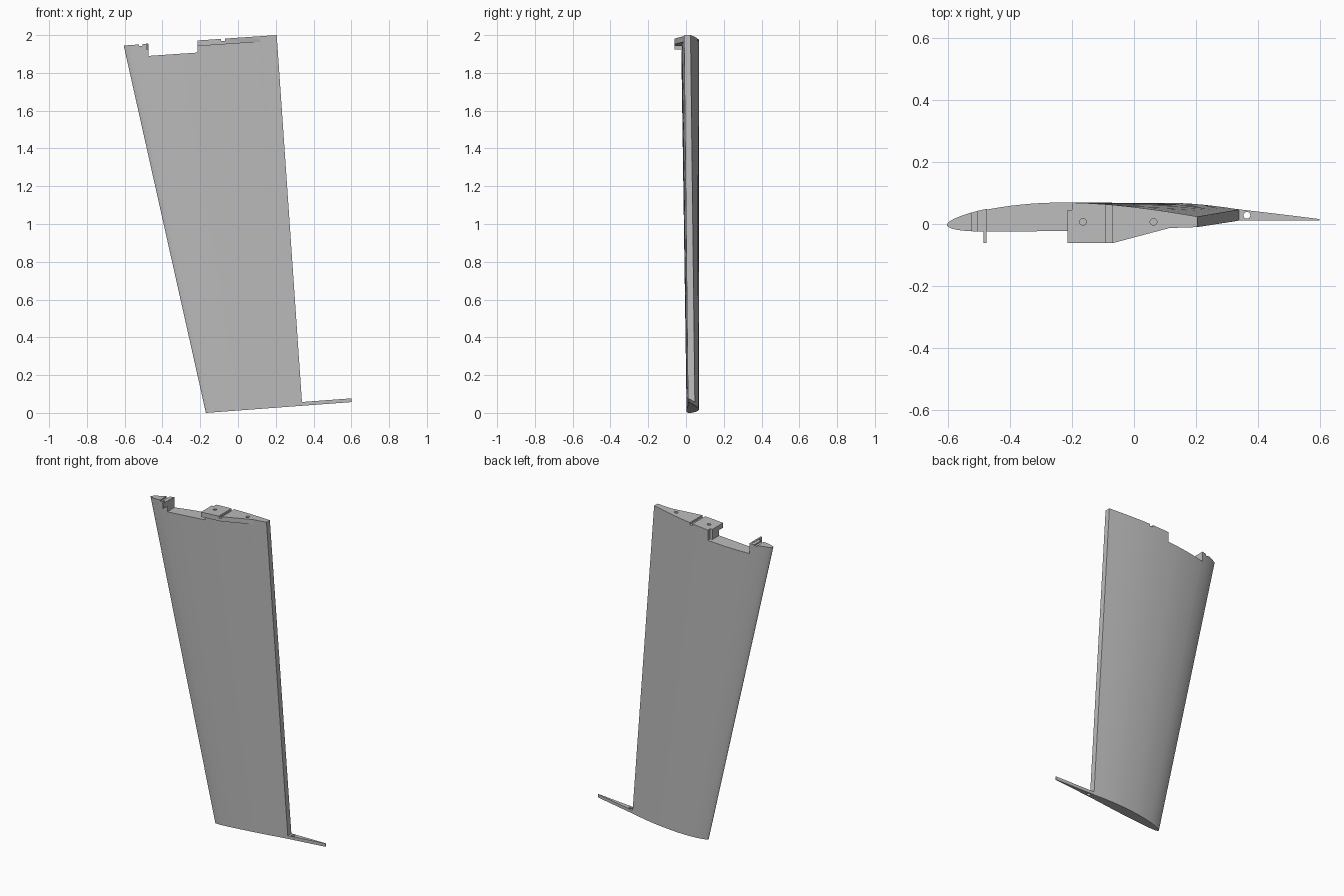
import bpy, bmesh, math
from mathutils import Vector

cube = bpy.data.objects.get("Cube")
if cube:
    bpy.data.objects.remove(cube, do_unlink=True)

grey = bpy.data.materials.new("plain_grey")
grey.use_nodes = True
colour = (0.5, 0.5, 0.5, 1)
grey.diffuse_color = colour
grey.node_tree.nodes["Principled BSDF"].inputs["Base Color"].default_value = colour


# Sloping end planes of the panel
def tip(x):
    return 0.074 * (x + 0.17)


def root(x):
    return 1.945 + 0.068 * (x + 0.605)


def above(plane, offset):
    return lambda x: plane(x) + offset


def loft(name, low, high, z_low, z_high):
    """Closed solid between two outlines lying on sloping planes."""
    bm = bmesh.new()
    a = [bm.verts.new((x, y, z_low(x))) for x, y in low]
    b = [bm.verts.new((x, y, z_high(x))) for x, y in high]
    bm.faces.new(a)
    bm.faces.new(b)
    n = len(a)
    for i in range(n):
        j = (i + 1) % n
        bm.faces.new((a[i], a[j], b[j], b[i]))
    bmesh.ops.recalc_face_normals(bm, faces=bm.faces)
    mesh = bpy.data.meshes.new(name)
    bm.to_mesh(mesh)
    bm.free()
    mesh.materials.append(grey)
    obj = bpy.data.objects.new(name, mesh)
    bpy.context.collection.objects.link(obj)
    return obj


def prism(name, outline, z_low, z_high):
    return loft(name, outline, outline, z_low, z_high)


def rect(x0, x1, y0, y1):
    return [(x0, y0), (x1, y0), (x1, y1), (x0, y1)]


def circle(x, y, r=0.011, n=20):
    return [(x + r * math.cos(2 * math.pi * i / n),
             y + r * math.sin(2 * math.pi * i / n)) for i in range(n)]


def smooth_path(points, steps=4):
    """Catmull-Rom curve through the control points."""
    p = [Vector(q) for q in points]
    p = [2 * p[0] - p[1]] + p + [2 * p[-1] - p[-2]]
    out = []
    for a, b, c, d in zip(p, p[1:], p[2:], p[3:]):
        for s in range(steps):
            t = s / steps
            out.append(0.5 * (2 * b + (c - a) * t + (2 * a - 5 * b + 4 * c - d) * t ** 2
                              + (3 * b - a - 3 * c + d) * t ** 3))
    return out + [p[-2]]


def combine(target, tool, operation):
    mod = target.modifiers.new(operation.lower(), "BOOLEAN")
    mod.operation = operation
    mod.solver = "EXACT"
    mod.object = tool
    bpy.context.view_layer.objects.active = target
    bpy.ops.object.modifier_apply(modifier=mod.name)
    bpy.data.objects.remove(tool, do_unlink=True)


# Aerofoil outlines, from the rear upper edge round the nose to the rear lower edge
root_outline = smooth_path([(0.205, 0.024), (0.08, 0.044), (-0.06, 0.061), (-0.2, 0.069),
                            (-0.34, 0.066), (-0.48, 0.048), (-0.57, 0.022), (-0.605, -0.003),
                            (-0.57, -0.019), (-0.48, -0.025), (-0.3, -0.024), (-0.1, -0.02),
                            (0.205, -0.01)])
tip_outline = smooth_path([(0.34, 0.047), (0.27, 0.057), (0.18, 0.066), (0.09, 0.068),
                           (0, 0.065), (-0.09, 0.052), (-0.148, 0.034), (-0.17, 0.018),
                           (-0.148, 0.008), (-0.09, 0.004), (0.02, 0.003), (0.15, 0.005),
                           (0.34, 0.011)])
wing = loft("wing_panel", tip_outline, root_outline, tip, root)

# Root recess between the nose and the mounting block
recess = [(-0.475, -0.2), (-0.215, -0.2), (-0.215, 0.045), (-0.2, 0.045), (-0.2, 0.2),
          (-0.475, 0.2)]
combine(wing, prism("recess_cutter", recess, above(root, -0.064), above(root, 0.1)),
        "DIFFERENCE")

# Mounting block that stands out of the front skin
block = [(-0.215, 0.01), (-0.215, -0.062), (-0.07, -0.062), (0.115, -0.013), (0.15, 0.01)]
combine(wing, prism("mounting_block", block, above(root, -0.03), root), "UNION")

# Grooves and bolt holes in the root
for x0, x1, depth in ((-0.09, -0.07, 0.012), (-0.525, -0.505, 0.008)):
    combine(wing, prism("groove_cutter", rect(x0, x1, -0.2, 0.2),
                        above(root, -depth), above(root, 0.1)), "DIFFERENCE")
for x in (-0.165, 0.063):
    combine(wing, prism("hole_cutter", circle(x, 0.007),
                        above(root, -0.06), above(root, 0.1)), "DIFFERENCE")

# Thin hook behind the nose
hook = prism("root_hook", rect(-0.486, -0.476, -0.062, 0.03),
             above(root, -0.03), above(root, 0.002))

# Tapered hinge arm at the tip
arm = prism("hinge_arm", [(0.335, 0.011), (0.6, 0.012), (0.6, 0.016), (0.47, 0.032),
                          (0.335, 0.048)], tip, above(tip, 0.02))
combine(arm, prism("hinge_hole_cutter", circle(0.365, 0.028),
                   above(tip, -0.1), above(tip, 0.1)), "DIFFERENCE")

# Smooth skin with crisp edges
for obj in (wing, hook, arm):
    bpy.ops.object.select_all(action="DESELECT")
    obj.select_set(True)
    bpy.context.view_layer.objects.active = obj
    bpy.ops.object.shade_smooth_by_angle(angle=math.radians(30))
